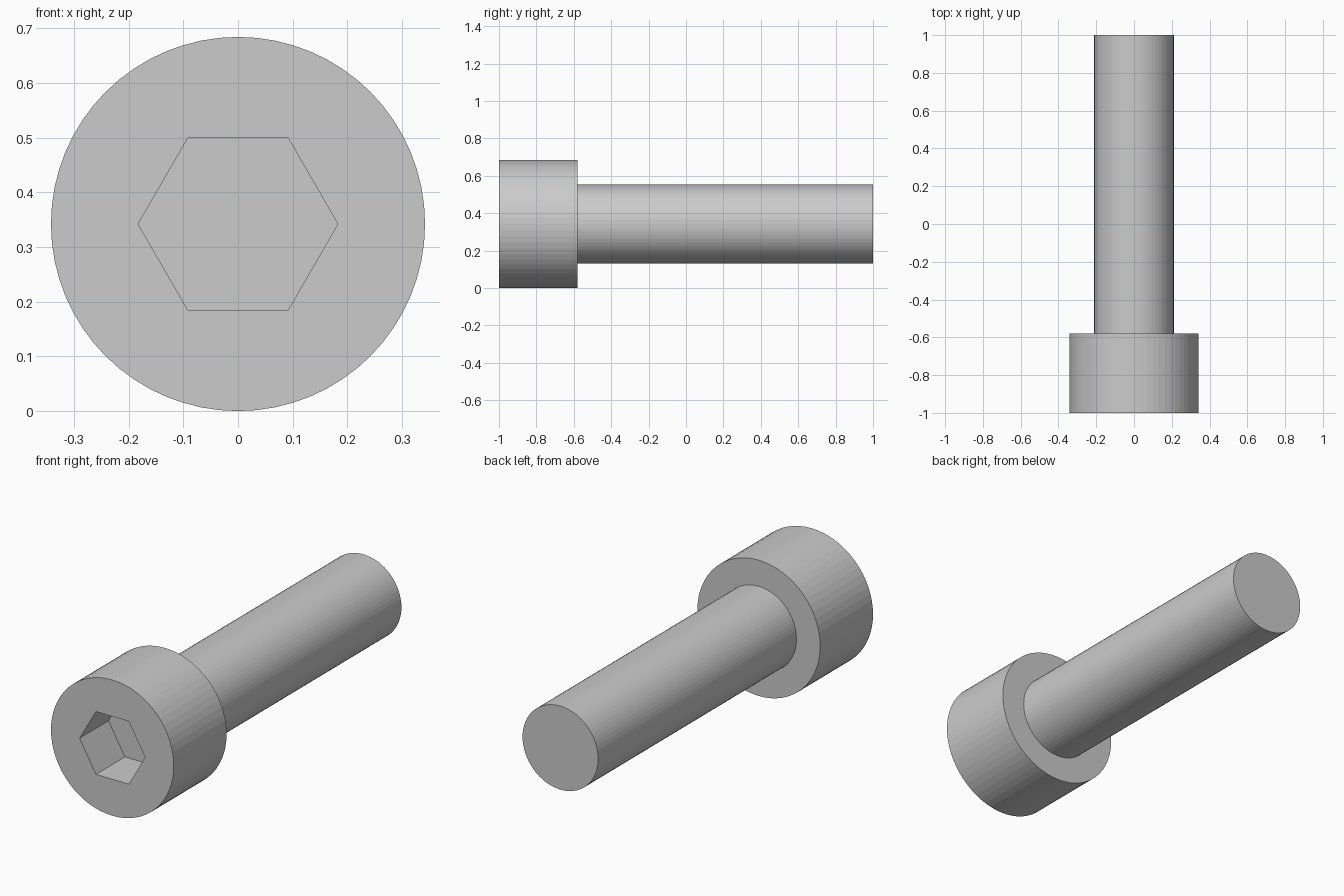
import bpy, bmesh, math

if "Cube" in bpy.data.objects:
    bpy.data.objects.remove(bpy.data.objects["Cube"])

AXIS_Z = 0.342
SIDES = 64
bm = bmesh.new()


def ring(radius, y, sides=SIDES):
    """Closed loop of edges around the screw axis."""
    verts = [bm.verts.new((radius * math.cos(2 * math.pi * i / sides), y,
                           AXIS_Z + radius * math.sin(2 * math.pi * i / sides)))
             for i in range(sides)]
    edges = [bm.edges.new((verts[i], verts[(i + 1) % sides])) for i in range(sides)]
    return verts, edges


# Socket floor, socket mouth, head front, head back, shaft root, shaft tip
rings = [
    ring(0.1825, -0.77, 6),
    ring(0.1825, -1.0, 6),
    ring(0.342, -1.0),
    ring(0.342, -0.579),
    ring(0.2105, -0.579),
    ring(0.2105, 1.0),
]

# Skin between neighbouring loops, then close both ends
for (_, a), (_, b) in zip(rings, rings[1:]):
    bmesh.ops.bridge_loops(bm, edges=a + b)
bm.faces.new(rings[0][0])
bm.faces.new(rings[-1][0])
bmesh.ops.recalc_face_normals(bm, faces=bm.faces[:])

mesh = bpy.data.meshes.new("socket_head_screw")
bm.to_mesh(mesh)
bm.free()
screw = bpy.data.objects.new("socket_head_screw", mesh)
bpy.context.collection.objects.link(screw)
